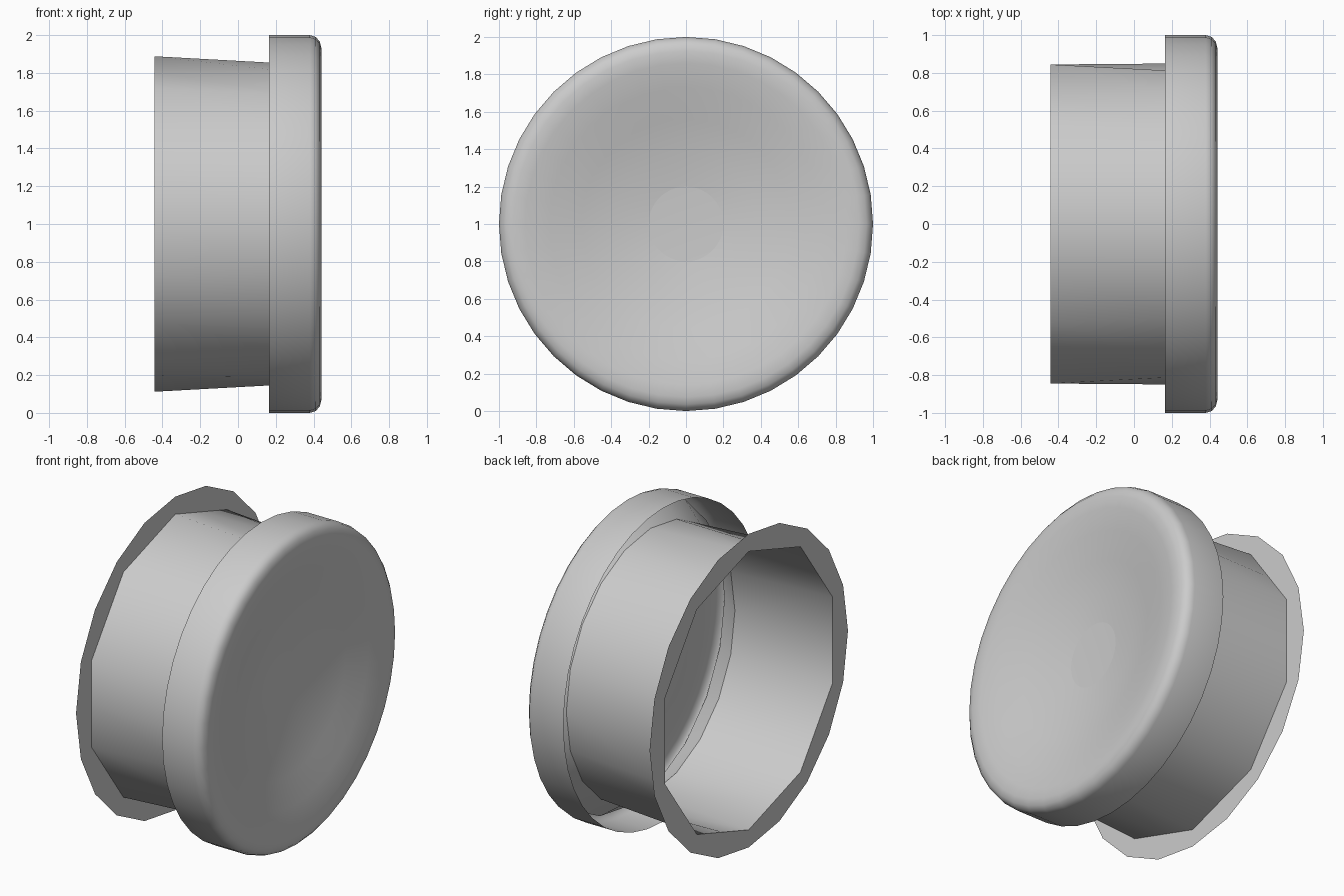
import bpy, bmesh, math

if "Cube" in bpy.data.objects:
    bpy.data.objects.remove(bpy.data.objects["Cube"])

mat = bpy.data.materials.new("plain grey")
mat.diffuse_color = (0.6, 0.6, 0.6, 1)
mat.use_nodes = True
mat.node_tree.nodes["Principled BSDF"].inputs["Base Color"].default_value = mat.diffuse_color


def ring(bm, x, n, r_even, r_odd=None):
    """Ring of verts about the x axis; even and odd corners may differ in radius."""
    r_odd = r_even if r_odd is None else r_odd
    out = []
    for i in range(n):
        a = 2 * math.pi * i / n
        r = r_odd if i % 2 else r_even
        out.append(bm.verts.new((x, r * math.sin(a), 1 + r * math.cos(a))))
    return out


def bridge(bm, a, b):
    n = len(a)
    for i in range(n):
        j = (i + 1) % n
        bm.faces.new((a[i], b[i], b[j], a[j]))


def finish(bm, name, angle):
    mesh = bpy.data.meshes.new(name)
    bm.to_mesh(mesh)
    bm.free()
    mesh.materials.append(mat)
    obj = bpy.data.objects.new(name, mesh)
    bpy.context.collection.objects.link(obj)
    bpy.ops.object.select_all(action='DESELECT')
    obj.select_set(True)
    bpy.context.view_layer.objects.active = obj
    bpy.ops.object.shade_smooth_by_angle(angle=math.radians(angle))
    return obj


# Cap: open-backed shell with a rounded lip and a dished front
bm = bmesh.new()
profile = [(0.165, 1.0), (0.38, 1.0), (0.412, 0.99), (0.433, 0.965), (0.443, 0.925),
           (0.438, 0.86), (0.412, 0.73), (0.368, 0.56), (0.328, 0.38), (0.307, 0.2)]
rings = [ring(bm, x, 40, r) for x, r in profile]
for a, b in zip(rings, rings[1:]):
    bridge(bm, b, a)
tip = bm.verts.new((0.3, 0, 1))
last = rings[-1]
for i in range(40):
    bm.faces.new((last[(i + 1) % 40], last[i], tip))
finish(bm, "cap", 45)

# Stem: thin tube, ten-sided at its open end, flaring out inside the cap
N = 20
flat = math.cos(math.pi / 10)
bm = bmesh.new()
end = ring(bm, -0.443, N, 0.888, 0.888 * flat)
mid = ring(bm, 0.25, N, 0.85)
flare = ring(bm, 0.4, N, 0.96)
bridge(bm, mid, end)
bridge(bm, flare, mid)
finish(bm, "stem", 30)

# Flange: flat ring around the open end of the stem
bm = bmesh.new()
inside = ring(bm, -0.443, N, 0.888, 0.888 * flat)
outside = ring(bm, -0.443, N, 1.0)
bridge(bm, inside, outside)
bmesh.ops.recalc_face_normals(bm, faces=bm.faces)
if sum(f.normal.x for f in bm.faces) > 0:
    bmesh.ops.reverse_faces(bm, faces=bm.faces)
finish(bm, "flange", 30)
